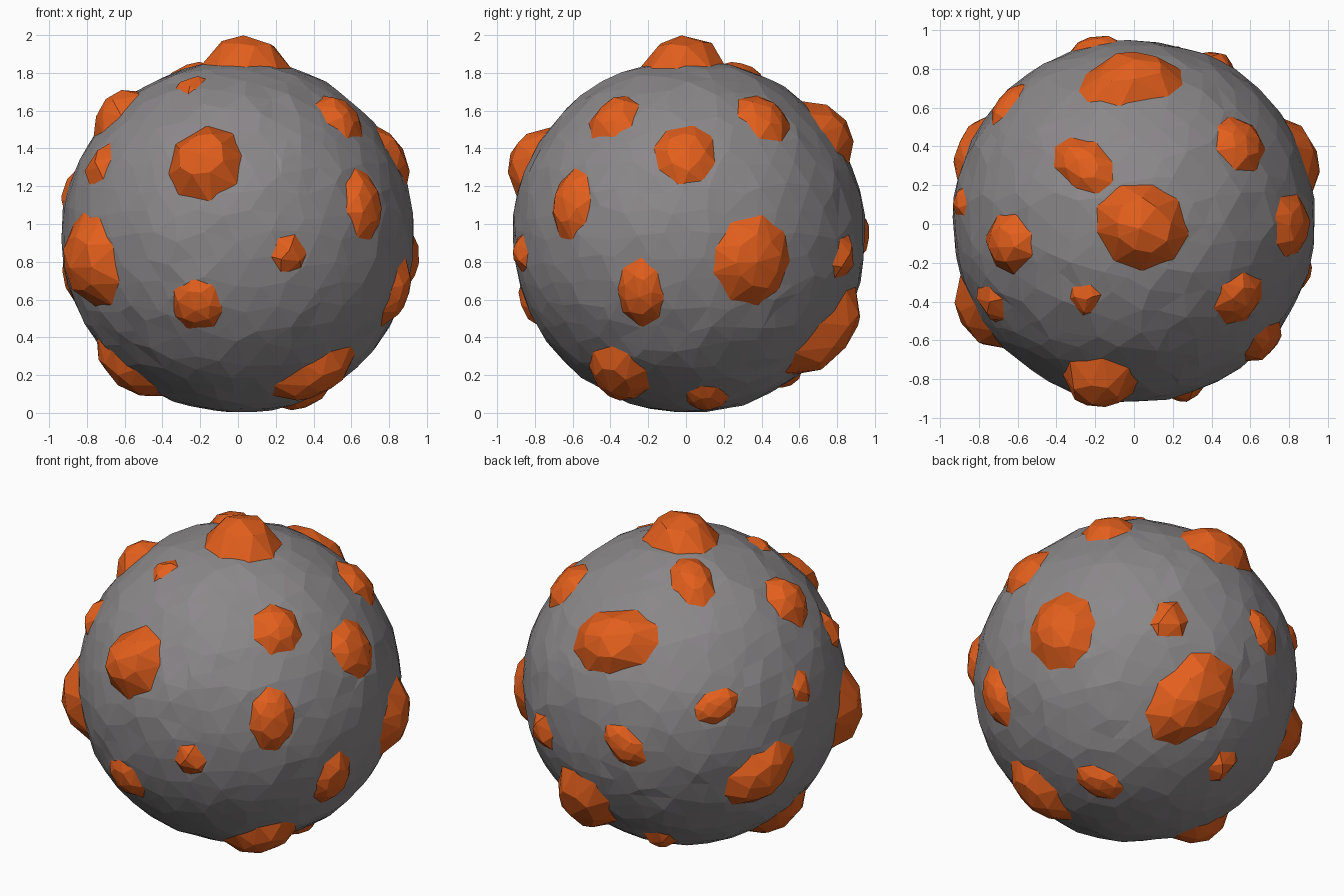
import bpy, bmesh, math, random
from mathutils import Vector

if "Cube" in bpy.data.objects:
    bpy.data.objects.remove(bpy.data.objects["Cube"])

random.seed(7)
CENTRE = Vector((0, 0.015, 0.935))
R = 0.938


def material(name, colour):
    mat = bpy.data.materials.new(name)
    mat.diffuse_color = (*colour, 1)
    mat.use_nodes = True
    mat.node_tree.nodes["Principled BSDF"].inputs["Base Color"].default_value = mat.diffuse_color
    return mat


orange = material("orange_ore", (0.77, 0.115, 0.012))
stone = material("dark_stone", (0.26, 0.245, 0.255))


def add_object(name, bm, mat):
    bmesh.ops.recalc_face_normals(bm, faces=bm.faces)
    me = bpy.data.meshes.new(name)
    bm.to_mesh(me)
    bm.free()
    ob = bpy.data.objects.new(name, me)
    bpy.context.collection.objects.link(ob)
    me.materials.append(mat)
    return ob


# Faceted dark boulder: icosphere with irregular vertices
bm = bmesh.new()
bmesh.ops.create_icosphere(bm, subdivisions=4, radius=R)
for v in bm.verts:
    v.co += Vector([random.uniform(-0.035, 0.035) for _ in range(3)])
    v.co = v.co.normalized() * (R + random.uniform(-0.009, 0.005))
    v.co.z = max(v.co.z, -CENTRE.z)
    v.co += CENTRE
add_object("boulder", bm, stone)


def ore_lump(name, lon, lat, length, width, height, twist=0):
    """Faceted ore lump bulging from the boulder; twist turns its long axis from north to east."""
    lo, la, t = map(math.radians, (lon, lat, twist))
    n = Vector((math.cos(la) * math.cos(lo), math.cos(la) * math.sin(lo), math.sin(la)))
    east = Vector((-math.sin(lo), math.cos(lo), 0))
    north = n.cross(east)
    u = north * math.cos(t) + east * math.sin(t)
    w = n.cross(u)

    def place(a, s, h):
        p = n * R + u * (math.cos(a) * s * length) + w * (math.sin(a) * s * width)
        return CENTRE + p.normalized() * (R + h)

    sides = min(9, round(3 + 24 * length))
    big = sides > 6
    turn = random.random()
    pts = [place(0, 0, -0.1), place(random.uniform(0, 6), 0.08 if big else 0.25, height)]
    for i in range(sides):
        a = math.tau * (i + turn + random.uniform(-0.15, 0.15)) / sides
        pts.append(place(a, random.uniform(1.08, 1.18), -0.02))       # buried rim
        if big or i % 2:                                              # shoulder
            pts.append(place(a + 0.3, random.uniform(0.48, 0.6), height * random.uniform(0.66, 0.8)))
    b = bmesh.new()
    for p in pts:
        b.verts.new(p)
    bmesh.ops.convex_hull(b, input=b.verts)
    loose = [v for v in b.verts if not v.link_faces]
    bmesh.ops.delete(b, geom=loose, context='VERTS')
    add_object(name, b, orange)


# Round lumps: longitude, latitude, radius, height
ROUND = [
    (-32, 87, .25, .127), (-102, 25, .22, .125), (-149, -8, .27, .11), (-170, 45, .18, .08),
    (-150, 24, .14, .04), (-122, 59, .11, .025), (-36, 43, .17, .05), (-73, -6, .12, .035),
    (-105, -23, .17, .045), (-1, 28, .20, .05), (22, -8, .25, .08), (36, 43, .18, .055),
    (62, -7, .14, .045), (111, -52, .12, .04),
]
for i, (lon, lat, r, height) in enumerate(ROUND, 1):
    ore_lump(f"round_ore_lump_{i}", lon, lat, r, r * 0.9, height)

# Long lumps: longitude, latitude, half length, twist
LONG = [
    (-43, 11, .21, 0), (-17, -19, .20, 0), (-42, -53, .26, 35), (-170, -50, .25, 0),
    (155, -14, .26, 50), (91, 37, .30, 72), (76, -34, .33, 31), (137, 16, .16, 67),
    (103, 0, .17, 135), (15, -67, .18, 144), (174, 15, .14, 0), (132, 65, .20, -12),
]
for i, (lon, lat, r, twist) in enumerate(LONG, 1):
    ore_lump(f"long_ore_lump_{i}", lon, lat, r, r * 0.68, 0.32 * r * min(1, r / 0.25), twist)
